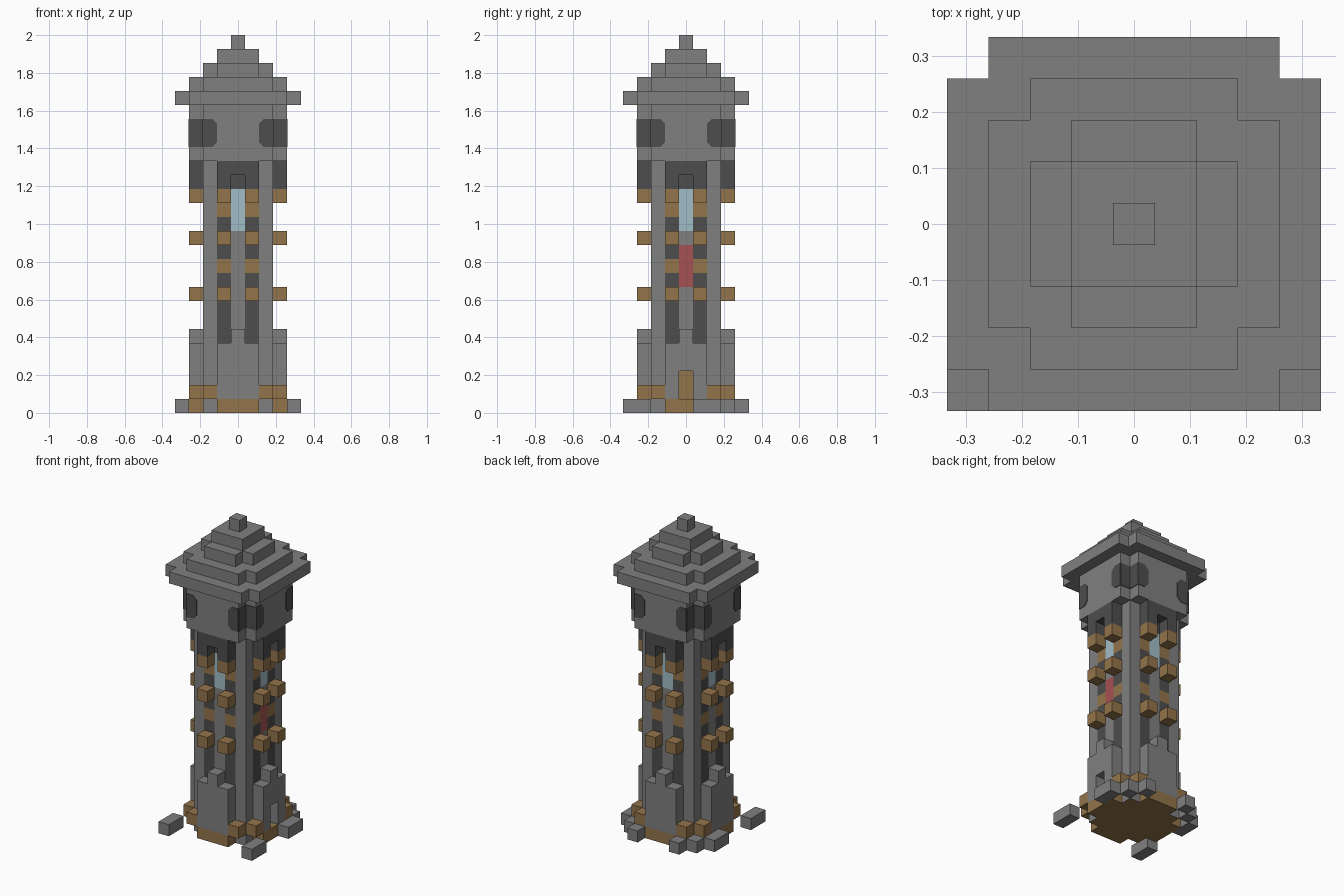
import bpy, bmesh, math
from mathutils import Matrix, Vector

if "Cube" in bpy.data.objects:
    bpy.data.objects.remove(bpy.data.objects["Cube"], do_unlink=True)

U = 2 / 27  # edge of one block


def material(name, color):
    m = bpy.data.materials.new(name)
    m.use_nodes = True
    m.diffuse_color = (*color, 1)
    m.node_tree.nodes["Principled BSDF"].inputs["Base Color"].default_value = (*color, 1)
    return m


STONE = material("stone_grey", (0.215, 0.215, 0.215))
DARK = material("dark_stone", (0.075, 0.075, 0.075))
WOOD = material("wood_brown", (0.29, 0.175, 0.07))
GLASS = material("window_blue", (0.36, 0.51, 0.58))
RED = material("banner_red", (0.38, 0.085, 0.085))

SIDES = [Matrix.Rotation(math.radians(90 * i), 4, "Z") for i in range(4)]
FRONT, RIGHT = 0, 1


def prism(bm, points, sweep):
    """Extrude a flat outline along a vector, in block units."""
    face = bm.faces.new([bm.verts.new(Vector(p)) for p in points])
    ext = bmesh.ops.extrude_face_region(bm, geom=[face])
    moved = [g for g in ext["geom"] if isinstance(g, bmesh.types.BMVert)]
    bmesh.ops.translate(bm, verts=moved, vec=sweep)
    return list({v for f in [face] for v in f.verts} | set(moved))


def block(bm, x, y, z0, z1, side=FRONT):
    """One column of blocks at grid cell x, y."""
    m = SIDES[side] @ Matrix.Translation((x, y, (z0 + z1) / 2)) @ Matrix.Diagonal((1, 1, z1 - z0, 1))
    bmesh.ops.create_cube(bm, size=1, matrix=m)


def finish(bm, name, *mats):
    bmesh.ops.recalc_face_normals(bm, faces=bm.faces)
    bmesh.ops.scale(bm, vec=(U, U, U), verts=bm.verts)
    mesh = bpy.data.meshes.new(name)
    bm.to_mesh(mesh)
    bm.free()
    for m in mats:
        mesh.materials.append(m)
    obj = bpy.data.objects.new(name, mesh)
    bpy.context.collection.objects.link(obj)
    return obj


def columns(name, mat, cells, sides=range(4)):
    """Repeat cells (x, y, z0, z1) on the chosen sides."""
    bm = bmesh.new()
    for s in sides:
        for c in cells:
            block(bm, *c, side=s)
    return finish(bm, name, mat)


def slab(name, mat, half, notch, z0, z1):
    """Square layer with its four corners notched."""
    bm = bmesh.new()
    a, b = half, half - notch
    quarter = [(b, -a), (b, -b), (a, -b)] if notch else [(a, -a)]
    outline = [r @ Vector((x, y, z0)) for r in SIDES for x, y in quarter]
    prism(bm, outline, (0, 0, z1 - z0))
    return finish(bm, name, mat)


# Floor and corner pillars
slab("floor", WOOD, 3.5, 2, 0, 1)
pillars = columns("corner_pillars", STONE, [(2, -2, 0, 18)])
pillars.data.materials.append(WOOD)
for p in pillars.data.polygons:
    if p.normal.z < -0.5:
        p.material_index = 1

# Loose stones around the foot
bm = bmesh.new()
for x, y in [(4, -4), (4, -3), (4, 1), (4, 2), (3, 3), (2, 4)]:
    for sx in (-1, 1):
        block(bm, sx * x, y, 0, 1)
finish(bm, "foot_stones", STONE)

# Wooden crates beside the corners
columns("corner_crates", WOOD, [(-2, -3, 1, 2), (2, -3, 1, 2)])

# Stepped buttresses, with a doorway on one side
columns("buttresses", STONE, [(-1, -3, 1, 5), (1, -3, 1, 5), (0, -3, 3, 6)])
columns("buttress_fill", STONE, [(0, -3, 1, 3)], [0, 2, 3])
columns("door", WOOD, [(0, -2, 1, 3)], [RIGHT])
columns("door_backing", STONE, [(0, -2, 1, 3)], [0, 2, 3])

# Banded wall panels between the pillars
bands = range(8, 15, 2)
columns("wall_bands", WOOD, [(x, -2, k, k + 1) for x in (-1, 1) for k in bands])
columns("wall_panels", DARK,
        [(x, -2, k, k + 1) for x in (-1, 1) for k in range(1, 18) if k not in bands])

# Central strips, windows and banner
columns("central_strips", STONE, [(0, -2, 3, 9), (0, -2, 12, 13)])
columns("strip_fill", STONE, [(0, -2, 9, 12)], [0, 2, 3])
columns("banner", RED, [(0, -2, 9, 12)], [RIGHT])
columns("windows", GLASS, [(0, -2, 13, 16)])
columns("window_heads", DARK, [(0, -2, 16, 18)])

# Projecting beam ends and the dark corbels above them
columns("beam_ends", WOOD, [(x, -3, k, k + 1) for x in (-1, 1) for k in (8, 12, 15)])
columns("corbels", DARK, [(-1, -3, 16, 18), (1, -3, 16, 18), (0, -3, 17, 18)])

# Upper chamber
slab("upper_chamber", STONE, 3.5, 1, 18, 22)

# Dark corner openings with clipped inner corners
bm = bmesh.new()
c = 0.35
lo, hi, thick = 19, 21, 0.05
for r in SIDES:
    for sx in (-1, 1):
        clipped = [(1.5 + c, lo), (2.5, lo), (2.5, hi), (1.5 + c, hi), (1.5, hi - c), (1.5, lo + c)]
        plain = [(2.5, lo), (3.5, lo), (3.5, hi), (2.5, hi)]
        for outline, y in ((clipped, -3.5), (plain, -2.5)):
            verts = prism(bm, [(sx * x, y, z) for x, z in outline], (0, -thick, 0))
            bmesh.ops.transform(bm, matrix=r, verts=verts)
# Outer cheeks of the same openings
for r in SIDES:
    for sx in (-1, 1):
        cheek = [(sx * 2.5, y, z) for y, z in ((-3.5, lo), (-2.5, lo), (-2.5, hi), (-3.5, hi))]
        verts = prism(bm, cheek, (sx * thick, 0, 0))
        bmesh.ops.transform(bm, matrix=r, verts=verts)
finish(bm, "corner_openings", DARK)

# Stepped roof
slab("roof_eaves", STONE, 4.5, 1, 22, 23)
slab("roof_lower_step", STONE, 3.5, 1, 23, 24)
slab("roof_middle_step", STONE, 2.5, 1, 24, 25)
slab("roof_upper_step", STONE, 1.5, 0, 25, 26)
slab("roof_finial", STONE, 0.5, 0, 26, 27)
